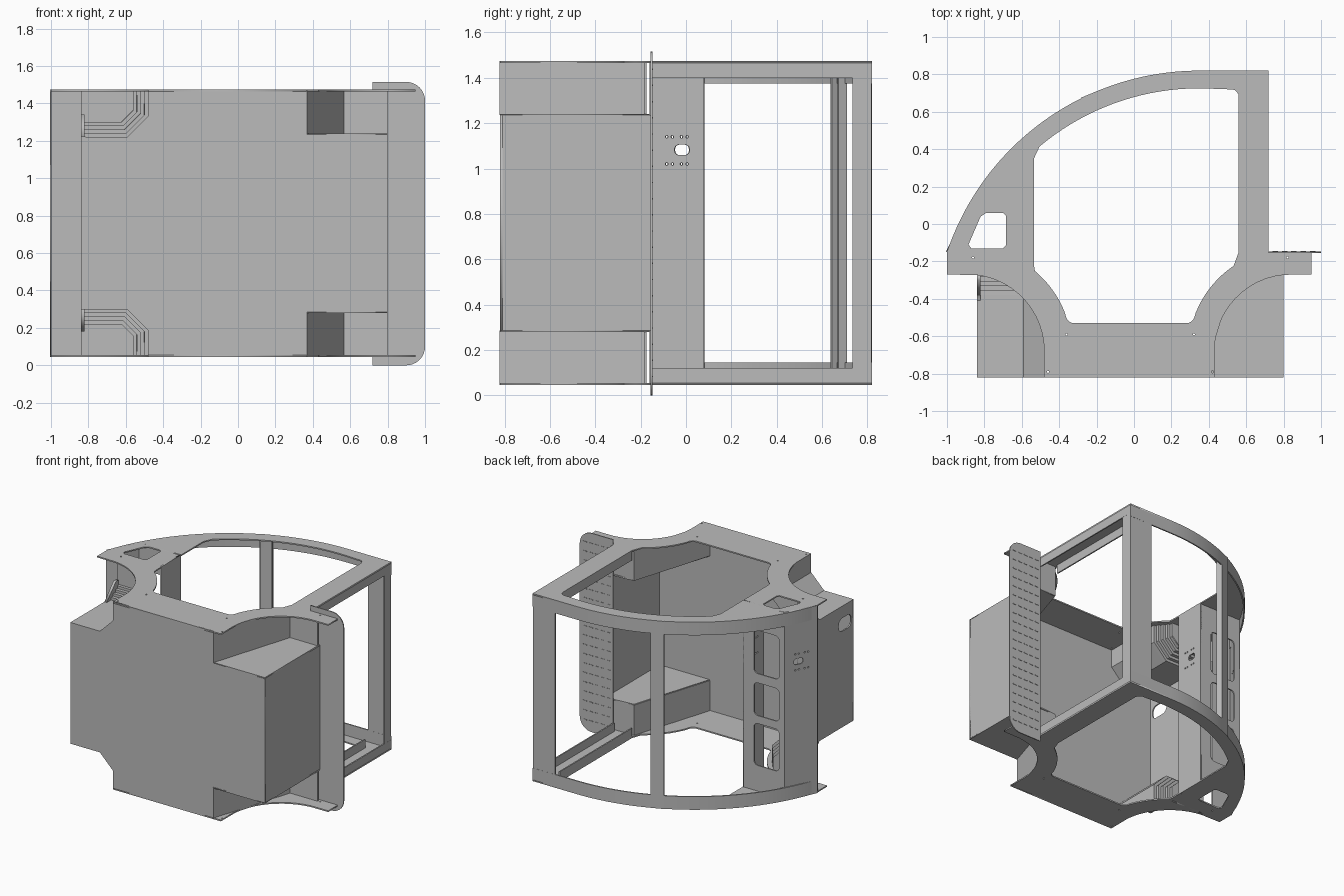
import bpy, bmesh, math
from mathutils import Matrix, Vector

cube = bpy.data.objects.get("Cube")
if cube:
    bpy.data.objects.remove(cube, do_unlink=True)

grey = bpy.data.materials.new("sheet_metal_grey")
grey.use_nodes = True
GREY = (0.5, 0.5, 0.5, 1)
grey.diffuse_color = GREY
grey.node_tree.nodes["Principled BSDF"].inputs["Base Color"].default_value = GREY

T = 0.01                # sheet thickness
BOT, TOP = 0.045, 1.475
X, Y, Z = Vector((1, 0, 0)), Vector((0, 1, 0)), Vector((0, 0, 1))


def flip(z):
    """Mirror a height about the middle of the model."""
    return BOT + TOP - z


def add(name, mesh):
    mesh.materials.clear()
    mesh.materials.append(grey)
    obj = bpy.data.objects.new(name, mesh)
    bpy.context.collection.objects.link(obj)
    return obj


def sheet(name, loops, origin, u, v, t=T):
    """Flat sheet with an outline and holes, drawn in the u, v plane."""
    cu = bpy.data.curves.new(name, "CURVE")
    cu.dimensions, cu.fill_mode, cu.extrude = "2D", "BOTH", t / 2
    for loop in loops:
        sp = cu.splines.new("POLY")
        sp.points.add(len(loop) - 1)
        for p, (a, b) in zip(sp.points, loop):
            p.co = (a, b, 0, 1)
        sp.use_cyclic_u = True
    tmp = bpy.data.objects.new("tmp", cu)
    bpy.context.collection.objects.link(tmp)
    dg = bpy.context.evaluated_depsgraph_get()
    mesh = bpy.data.meshes.new_from_object(tmp.evaluated_get(dg))
    bpy.data.objects.remove(tmp, do_unlink=True)
    m = Matrix((u, v, u.cross(v))).transposed().to_4x4()
    mesh.transform(Matrix.Translation(origin) @ m)
    bm = bmesh.new()
    bm.from_mesh(mesh)
    bmesh.ops.remove_doubles(bm, verts=bm.verts, dist=1e-5)
    bmesh.ops.recalc_face_normals(bm, faces=bm.faces)
    bm.to_mesh(mesh)
    bm.free()
    return add(name, mesh)


def loft(name, sections, t=T, smooth=False):
    """Skin neighbouring point rows, then thicken."""
    bm = bmesh.new()
    rows = [[bm.verts.new(p) for p in s] for s in sections]
    for a, b in zip(rows, rows[1:]):
        for i in range(len(a) - 1):
            bm.faces.new((a[i], a[i + 1], b[i + 1], b[i]))
    bmesh.ops.recalc_face_normals(bm, faces=bm.faces)
    for f in bm.faces:
        f.smooth = smooth
    mesh = bpy.data.meshes.new(name)
    bm.to_mesh(mesh)
    bm.free()
    obj = add(name, mesh)
    mod = obj.modifiers.new("thickness", "SOLIDIFY")
    mod.thickness, mod.offset = t, 0
    if smooth:
        edge = obj.modifiers.new("sharp_edges", "EDGE_SPLIT")
        edge.split_angle = math.radians(30)
    return obj


def wall(name, path, z0, z1, smooth=False):
    return loft(name, [[(x, y, z) for x, y in path] for z in (z0, z1)], T, smooth)


def arc(cx, cy, r, a0, a1, n=12):
    angles = [math.radians(a0 + (a1 - a0) * i / n) for i in range(n + 1)]
    return [(cx + r * math.cos(a), cy + r * math.sin(a)) for a in angles]


def rounded(x0, x1, y0, y1, r):
    return (arc(x1 - r, y1 - r, r, 0, 90, 5) + arc(x0 + r, y1 - r, r, 90, 180, 5)
            + arc(x0 + r, y0 + r, r, 180, 270, 5) + arc(x1 - r, y0 + r, r, 270, 360, 5))


def hole(x, y, r=0.006):
    return arc(x, y, r, 0, 315, 7)


# Matching ring plates, top and bottom
CX, CY, R = 0.35, -0.6045, 1.4245
bow = arc(CX, CY, R, 161.4, 90, 40)
outline = (bow + [(0.72, 0.82), (0.72, -0.15), (0.95, -0.15), (0.95, -0.27)]
           + arc(0.84, -0.68, 0.41, 95, 180) + [(0.43, -0.82), (-0.48, -0.82)]
           + arc(-0.89, -0.68, 0.41, 0, 83) + [(-1, -0.27)])
opening = (arc(CX, CY, 1.33, 130, 86, 20) + arc(0.52, 0.68, 0.04, 80, 0, 4)
           + [(0.56, -0.15)] + arc(0.84, -0.68, 0.55, 124, 158, 8)
           + arc(0.28, -0.485, 0.045, -20, -90, 4)
           + arc(-0.32, -0.485, 0.045, -90, -160, 4)
           + arc(-0.89, -0.68, 0.56, 22, 50, 8) + [(-0.535, -0.22), (-0.535, 0.35)])
quarter = [(-0.79, 0.06), (-0.7, 0.06), (-0.685, 0.045), (-0.685, -0.115),
           (-0.7, -0.13), (-0.87, -0.13), (-0.885, -0.11), (-0.82, 0.04)]
screws = [hole(*p) for p in ((-0.86, -0.18), (0.82, -0.18), (-0.36, -0.59),
                             (0.32, -0.59), (-0.46, -0.79), (0.42, -0.79))]
for side, z in (("bottom", BOT + T / 2), ("top", TOP - T / 2)):
    sheet(side + "_ring_plate", [outline, opening, quarter] + screws, (0, 0, z), X, Y)

# Front panel, wider between the wheel wells
half = [(-0.84, 1.22), (-0.59, 1.22), (-0.48, 1.33), (-0.48, TOP),
        (0.365, TOP), (0.365, 1.235), (0.8, 1.235)]
sheet("front_panel", [half + [(x, flip(z)) for x, z in reversed(half)]],
      (0, -0.815, 0), X, Z)

# Box sides
wall("right_box_side", [(0.795, -0.82), (0.795, -0.15)], flip(1.235), 1.235)
sheet("left_box_side", [[(-0.82, flip(1.22)), (-0.15, flip(1.22)), (-0.15, 1.22), (-0.82, 1.22)],
                        rounded(-0.79, -0.64, 1.03, 1.13, 0.04)], (-0.835, 0, 0), Y, Z)
wall("left_front_closure", [(-1, -0.155), (-0.835, -0.155)], BOT, TOP)

# Wheel wells, front rails and rims, repeated at both ends
for side, f in (("top", lambda z: z), ("bottom", flip)):
    sheet(side + "_right_well_shelf", [[(0.365, -0.82), (0.8, -0.82), (0.8, -0.16), (0.565, -0.18)]],
          (0, 0, f(1.235)), X, Y)
    wall(side + "_right_well_wall", [(0.365, -0.82), (0.565, -0.18), (0.8, -0.18)], f(1.235), f(TOP))

    def section(y, d):
        pts = [(-0.84, 1.22 + d), (-0.59 - 0.4 * d, 1.22 + d),
               (-0.48 - d, 1.33 + 0.4 * d), (-0.48 - d, TOP)]
        return [(x, y, f(z)) for x, z in pts]
    rows = [section(-0.82, 0)]
    for k in range(5):
        y = -0.38 + 0.025 * k
        rows += [section(y, 0.02 * k), section(y + 0.025, 0.02 * k)]
    loft(side + "_left_stepped_well", rows, 0.004)
    back = [(x, z) for x, y, z in rows[-1]] + [(-0.84, f(TOP))]
    sheet(side + "_left_well_back", [back], (0, -0.255, 0), X, Z)
    sheet(side + "_well_bracket", [[(-0.42, f(1.21)), (-0.27, f(1.21)), (-0.27, f(1.34)), (-0.3, f(1.34))]],
          (-0.83, 0, 0), Y, Z, 0.02)

    rim = [(x, y) for x, y in arc(CX, CY, R - T / 2, 161.4, 90, 40)] + [(0.72, 0.815)]
    wall(side + "_curved_rim", rim, f(1.375), f(TOP), True)
    wall(side + "_door_rail", [(0.715, -0.15), (0.715, 0.82)], f(1.4), f(TOP))
    wall(side + "_door_inner_rail", [(0.565, -0.15), (0.565, 0.72)], f(1.4), f(TOP))

# Rear corner post and curved-side mullion
wall("rear_corner_post", [(0.53, 0.815), (0.715, 0.815), (0.715, 0.735)], BOT, TOP)
wall("mullion", [(-0.26, 0.64), (-0.28, 0.673), (-0.2, 0.706), (-0.185, 0.67)], BOT, TOP)

# Left pillar: lock wall, outer skin and panel with three windows
lock = [rounded(-0.05, 0.015, 1.06, 1.105, 0.018)]
lock += [hole(y, z) for z in (1.02, 1.14) for y in (-0.085, -0.06, -0.02, 0.005)]
for name, y0, y1, origin, u in (
        ("lock_wall", -0.16, 0.08, (-0.54, 0, 0), Y),
        ("pillar_outer_skin", -0.15, 0.08, (-0.925, 0, 0), Vector((0.5, 1, 0)))):
    sheet(name, [[(y0, BOT), (y1, BOT), (y1, TOP), (y0, TOP)]] + lock, origin, u, Z)
sheet("pillar_window_panel",
      [[(-0.885, BOT), (-0.54, BOT), (-0.54, TOP), (-0.885, TOP)]]
      + [rounded(-0.84, -0.63, a, b, 0.03) for a, b in ((0.25, 0.57), (0.63, 0.88), (0.95, 1.28))],
      (0, 0.075, 0), X, Z)

# Tread plate with rounded outer corners and rows of short ribs
tread = ([(0.72, 0), (0.9, 0)] + arc(0.9, 0.1, 0.1, -80, 0, 8)
         + arc(0.9, 1.415, 0.1, 0, 90, 8) + [(0.72, 1.515)])
sheet("tread_plate", [tread], (0, -0.152, 0), X, Z, 0.008)
ribs = []
for i in range(20):
    z = 0.08 + i * 0.0713
    for j in range(5):
        x = 0.74 + j * 0.05
        ribs.append([(x, z), (x + 0.03, z), (x + 0.03, z + 0.006), (x, z + 0.006)])
sheet("tread_ribs", ribs, (0, -0.147, 0), X, Z, 0.004)
